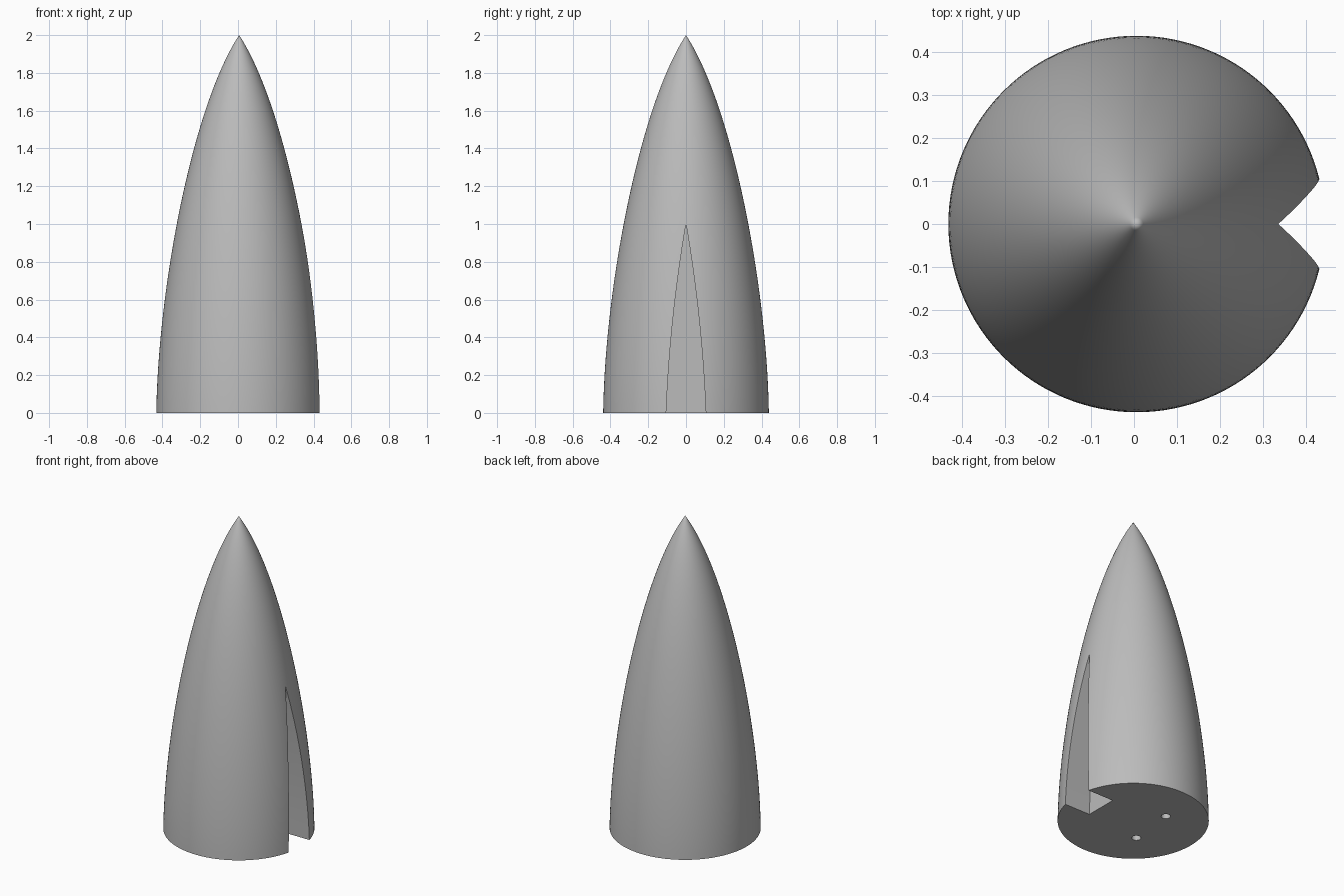
import bpy
import bmesh
from math import cos, sin, pi, radians

cube = bpy.data.objects.get("Cube")
if cube:
    bpy.data.objects.remove(cube, do_unlink=True)

AXIS_X = 0.006      # cone axis, offset because the slot trims the +x side
SEGMENTS = 128
RINGS = 48

grey = bpy.data.materials.new("light_grey")
grey.use_nodes = True
colour = (0.5, 0.5, 0.5, 1)
grey.diffuse_color = colour
grey.node_tree.nodes["Principled BSDF"].inputs["Base Color"].default_value = colour


def make_object(name, bm):
    bmesh.ops.recalc_face_normals(bm, faces=bm.faces)
    mesh = bpy.data.meshes.new(name)
    bm.to_mesh(mesh)
    bm.free()
    mesh.materials.append(grey)
    obj = bpy.data.objects.new(name, mesh)
    bpy.context.collection.objects.link(obj)
    return obj


def bezier(points, t):
    """Point on a Bezier curve of any degree."""
    while len(points) > 1:
        points = [tuple(a + (b - a) * t for a, b in zip(p, q))
                  for p, q in zip(points, points[1:])]
    return points[0]


def lathe(name, profile):
    """Closed solid of revolution ending in a point at the top."""
    bm = bmesh.new()
    rings = [[bm.verts.new((AXIS_X + r * cos(2 * pi * i / SEGMENTS),
                            r * sin(2 * pi * i / SEGMENTS), z))
              for i in range(SEGMENTS)] for r, z in profile[:-1]]
    tip = bm.verts.new((AXIS_X, 0, profile[-1][1]))
    for low, high in zip(rings, rings[1:]):
        for i in range(SEGMENTS):
            j = (i + 1) % SEGMENTS
            bm.faces.new((low[i], low[j], high[j], high[i]))
    for i in range(SEGMENTS):
        bm.faces.new((rings[-1][i], rings[-1][(i + 1) % SEGMENTS], tip))
    bm.faces.new(rings[0])
    return make_object(name, bm)


def slot_cutter(back_x, front_x):
    """Pointed arch outline extruded along x."""
    side = [bezier([(0.105, 0), (0.085, 0.5), (0, 1)], i / 16) for i in range(17)]
    outline = [(0.105, -0.1)] + side
    outline += [(-y, z) for y, z in reversed(outline[:-1])]
    bm = bmesh.new()
    face = bm.faces.new([bm.verts.new((back_x, y, z)) for y, z in outline])
    extruded = bmesh.ops.extrude_face_region(bm, geom=[face], use_keep_orig=True)
    verts = [v for v in extruded["geom"] if isinstance(v, bmesh.types.BMVert)]
    bmesh.ops.translate(bm, vec=(front_x - back_x, 0, 0), verts=verts)
    return make_object("slot_cutter", bm)


def hole_cutter(x, y, radius, depth):
    bm = bmesh.new()
    bmesh.ops.create_cone(bm, cap_ends=True, segments=32, radius1=radius,
                          radius2=radius, depth=2 * depth)
    bmesh.ops.translate(bm, vec=(x, y, 0), verts=bm.verts)
    return make_object("hole_cutter", bm)


# Cone body
curve = [(0.4385, 0), (0.43, 0.65), (0.25, 1.62), (0, 2)]
body = lathe("nose_cone", [bezier(curve, i / RINGS) for i in range(RINGS + 1)])

# Side slot and the two blind holes in the base
cutters = [slot_cutter(0.25, 0.6),
           hole_cutter(-0.135, -0.14, 0.027, 0.2),
           hole_cutter(-0.105, 0.162, 0.027, 0.2)]

bpy.ops.object.select_all(action="DESELECT")
bpy.context.view_layer.objects.active = body
body.select_set(True)
for cutter in cutters:
    cutter.hide_render = True
    cut = body.modifiers.new("cut", "BOOLEAN")
    cut.operation = "DIFFERENCE"
    cut.solver = "EXACT"
    cut.object = cutter
    bpy.ops.object.modifier_apply(modifier=cut.name)
    bpy.data.objects.remove(cutter, do_unlink=True)

bpy.ops.object.shade_smooth_by_angle(angle=radians(30))
